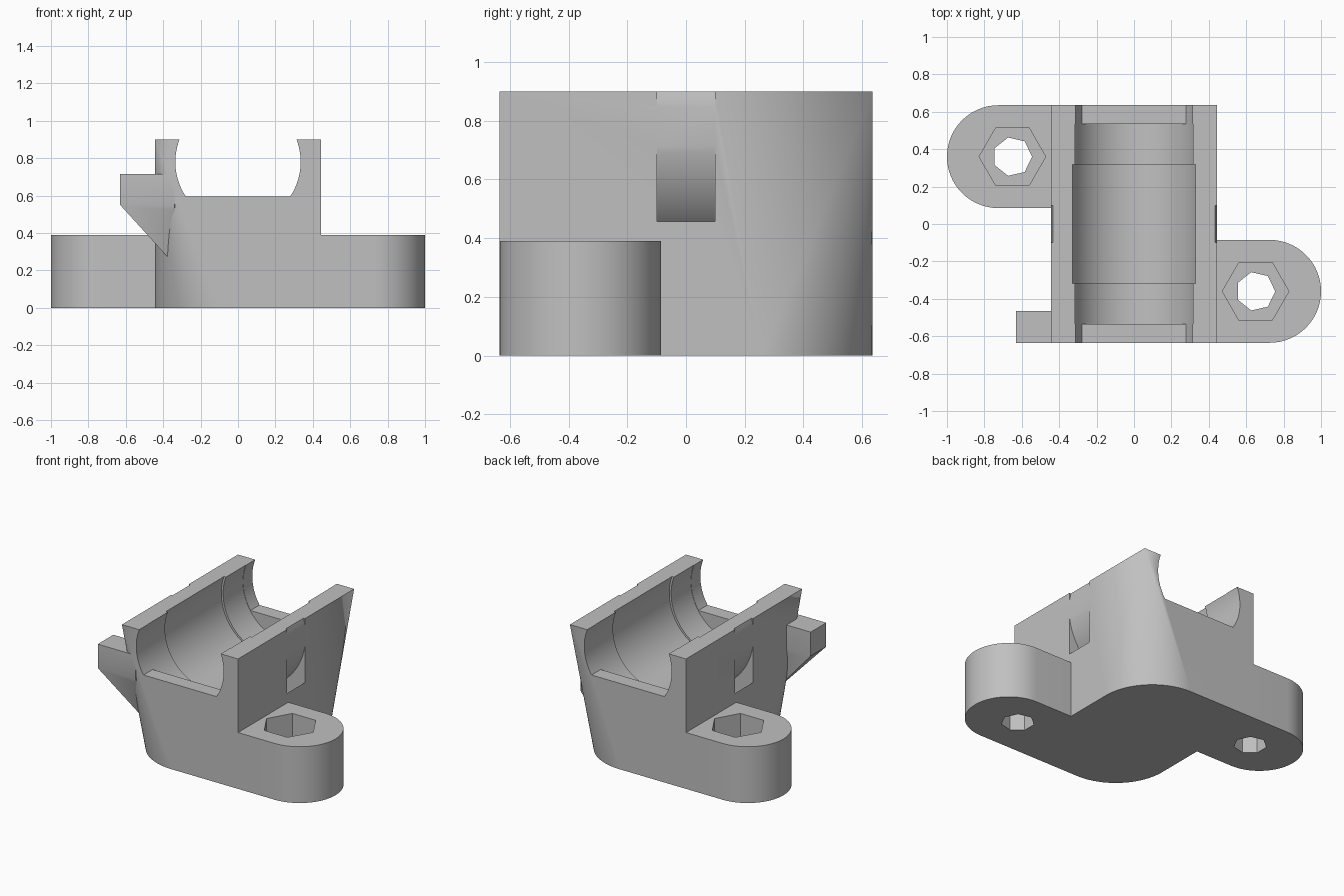
import bpy, bmesh
from math import pi, sin, cos, asin, radians

cube = bpy.data.objects.get("Cube")
if cube:
    bpy.data.objects.remove(cube, do_unlink=True)

W, L, H = 0.445, 0.635, 0.9        # body half width, half length, height
AXIS_Z = 0.78                      # bore centre height

grey = bpy.data.materials.new("matt grey")
grey.use_nodes = True
colour = (0.53, 0.53, 0.53, 1)
grey.diffuse_color = colour
grey.node_tree.nodes["Principled BSDF"].inputs["Base Color"].default_value = colour


def finish(bm, name):
    bmesh.ops.recalc_face_normals(bm, faces=bm.faces)
    mesh = bpy.data.meshes.new(name)
    bm.to_mesh(mesh)
    bm.free()
    mesh.materials.append(grey)
    obj = bpy.data.objects.new(name, mesh)
    bpy.context.collection.objects.link(obj)
    return obj


def hull(name, points):
    bm = bmesh.new()
    for p in points:
        bm.verts.new(p)
    found = bmesh.ops.convex_hull(bm, input=bm.verts)
    loose = set(found["geom_interior"]) | set(found["geom_unused"])
    bmesh.ops.delete(bm, geom=[v for v in loose if isinstance(v, bmesh.types.BMVert)], context="VERTS")
    bmesh.ops.dissolve_limit(bm, angle_limit=radians(0.5), verts=bm.verts, edges=bm.edges)
    return finish(bm, name)


def arc(cx, cy, r, start, end, n):
    angles = [start + (end - start) * i / n for i in range(n + 1)]
    return [(cx + r * cos(a), cy + r * sin(a)) for a in angles]


def circle(cx, cy, r, n):
    return arc(cx, cy, r, 0, 2 * pi, n)[:-1]


def prism(name, outline, low, high, axis="z"):
    """Extrude a flat outline along z, or an x-z outline along y."""
    bm = bmesh.new()
    place = lambda p, t: (p[0], p[1], t) if axis == "z" else (p[0], t, p[1])
    a = [bm.verts.new(place(p, low)) for p in outline]
    b = [bm.verts.new(place(p, high)) for p in outline]
    bm.faces.new(a)
    bm.faces.new(b[::-1])
    for i in range(len(a)):
        j = (i + 1) % len(a)
        bm.faces.new((a[i], a[j], b[j], b[i]))
    return finish(bm, name)


def combine(target, tool, operation):
    mod = target.modifiers.new(operation, "BOOLEAN")
    mod.operation, mod.solver, mod.object = operation, "EXACT", tool
    bpy.context.view_layer.objects.active = target
    bpy.ops.object.modifier_apply(modifier=mod.name)
    bpy.data.objects.remove(tool, do_unlink=True)


# Body: square top blending to a footprint with two opposite rounded corners
R = 0.38
foot = arc(W - R, L - R, R, 0, pi / 2, 32) + [(-W, L)]
foot += [(-x, -y) for x, y in foot]
top = [(sx * W, sy * L, H) for sx in (-1, 1) for sy in (-1, 1)]
holder = hull("bearing_holder", [(x, y, 0) for x, y in foot] + top)

# Mounting ears on opposite corners
for s in (1, -1):
    ear = arc(0.725, -0.36, 0.275, -pi / 2, pi / 2, 32) + [(0.3, -0.085), (0.3, -L)]
    combine(holder, prism("ear", [(s * x, s * y) for x, y in ear], 0, 0.39), "UNION")

# Side tab with a tapered support
tab = [(x, y, z) for x in (-0.63, -0.34) for y in (-L, -0.465) for z in (0.55, 0.715)]
combine(holder, hull("tab", tab + [(-0.3, -0.52, 0.187)]), "UNION")

# Stepped bore: flat-bottomed ends, round seat, wider middle
r = 0.335
drop = asin((AXIS_Z - 0.595) / r)
combine(holder, prism("end_channel", arc(0, AXIS_Z, r, -drop, pi + drop, 64), -0.7, 0.7, "y"), "DIFFERENCE")
for radius, half in ((0.337, 0.535), (0.351, 0.318)):
    combine(holder, prism("bore", circle(0, AXIS_Z, radius, 96), -half, half, "y"), "DIFFERENCE")

# Ring-shaped strap slot around the bore
ring = prism("strap_slot", circle(0, AXIS_Z, 0.55, 96), -0.098, 0.098, "y")
combine(ring, prism("ring_core", circle(0, AXIS_Z, 0.45, 96), -0.2, 0.2, "y"), "DIFFERENCE")
combine(holder, ring, "DIFFERENCE")

# Screw holes with hexagonal nut pockets
for s in (1, -1):
    combine(holder, prism("hole", circle(s * 0.65, s * -0.36, 0.105, 7), -0.1, 0.5), "DIFFERENCE")
    combine(holder, prism("pocket", circle(s * 0.65, s * -0.36, 0.178, 6), 0.19, 0.5), "DIFFERENCE")

# Smooth curved walls, keep real edges sharp
bpy.ops.object.select_all(action="DESELECT")
holder.select_set(True)
bpy.context.view_layer.objects.active = holder
bpy.ops.object.shade_smooth_by_angle(angle=radians(20))
